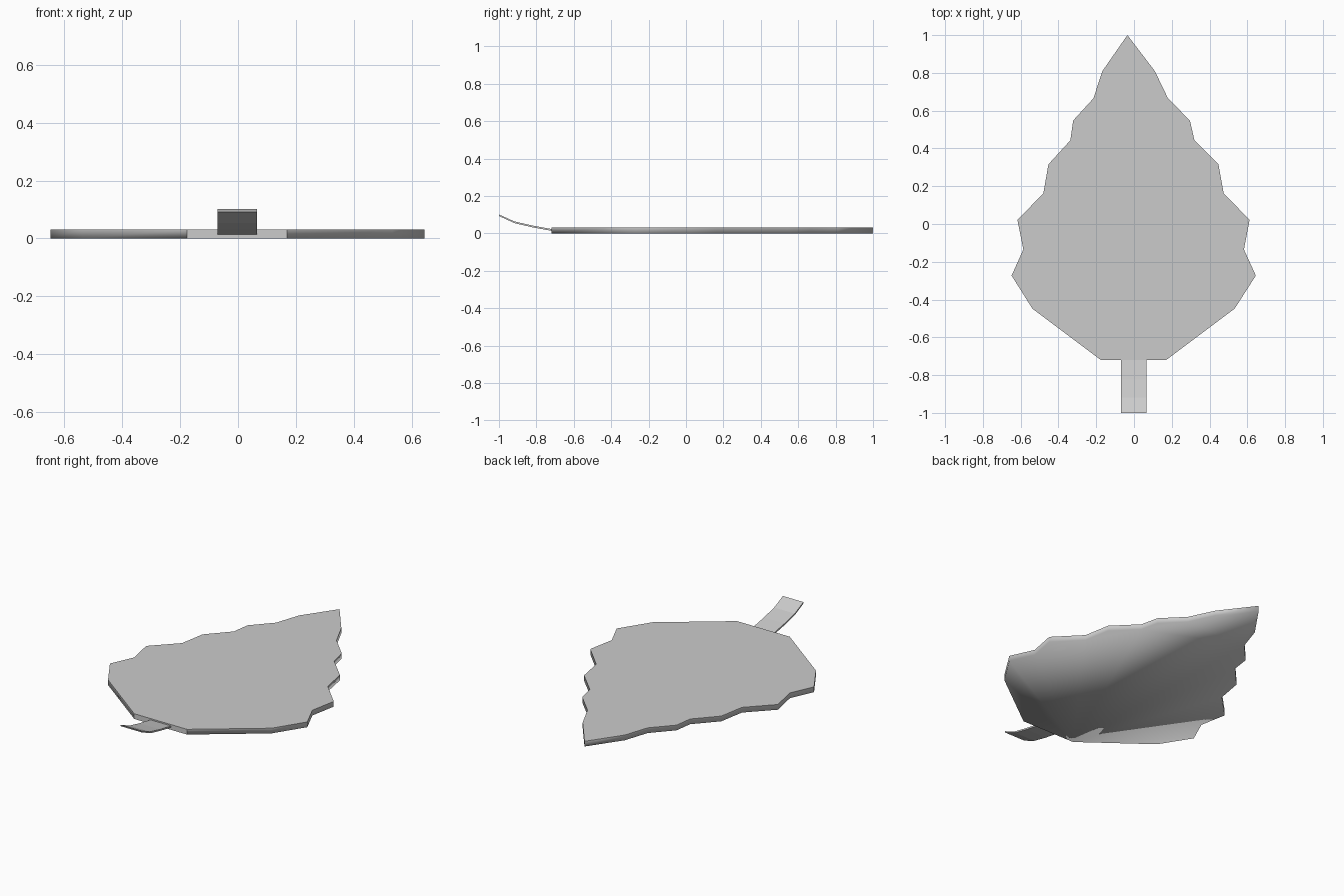
import bpy, bmesh

if "Cube" in bpy.data.objects:
    bpy.data.objects.remove(bpy.data.objects["Cube"])


def build(name, outline, vector):
    """Extrude a closed 3D outline along a vector into a solid."""
    bm = bmesh.new()
    face = bm.faces.new([bm.verts.new(p) for p in outline])
    ext = bmesh.ops.extrude_face_region(bm, geom=[face], use_keep_orig=True)
    moved = [v for v in ext["geom"] if isinstance(v, bmesh.types.BMVert)]
    bmesh.ops.translate(bm, verts=moved, vec=vector)
    bmesh.ops.recalc_face_normals(bm, faces=bm.faces)
    mesh = bpy.data.meshes.new(name)
    bm.to_mesh(mesh)
    bm.free()
    obj = bpy.data.objects.new(name, mesh)
    bpy.context.collection.objects.link(obj)
    return obj


# Leaf blade: (left x, right x, y) rows from base up to the last pair below the tip
THICK = 0.031
rows = [(-0.176, 0.170, -0.72), (-0.538, 0.533, -0.448), (-0.648, 0.645, -0.273),
        (-0.586, 0.582, -0.135), (-0.617, 0.612, 0.022), (-0.480, 0.475, 0.162),
        (-0.453, 0.447, 0.316), (-0.337, 0.320, 0.443), (-0.322, 0.296, 0.548),
        (-0.215, 0.180, 0.665), (-0.167, 0.110, 0.81)]
outline = [(r, y, 0) for l, r, y in rows] + [(-0.035, 1.0, 0)]
outline += [(l, y, 0) for l, r, y in reversed(rows)]
blade = build("leaf_blade", outline, (0, 0, THICK))

# Rim shades softly into the underside; top and flat base end stay crisp
bm = bmesh.new()
bm.from_mesh(blade.data)
for f in bm.faces:
    f.smooth = True
    if f.normal.z > 0.9 or f.normal.y < -0.99:
        for e in f.edges:
            e.smooth = False
bm.to_mesh(blade.data)
bm.free()

# Stem: thin strip curling upward, swept across its width
path = [(-0.70, 0.010), (-0.82, 0.032), (-0.915, 0.054), (-0.997, 0.091)]
lower = [(-0.07, y, z) for y, z in path]
upper = [(-0.07, y - 0.003, z + 0.01) for y, z in reversed(path)]
build("leaf_stem", lower + upper, (0.135, 0, 0))
